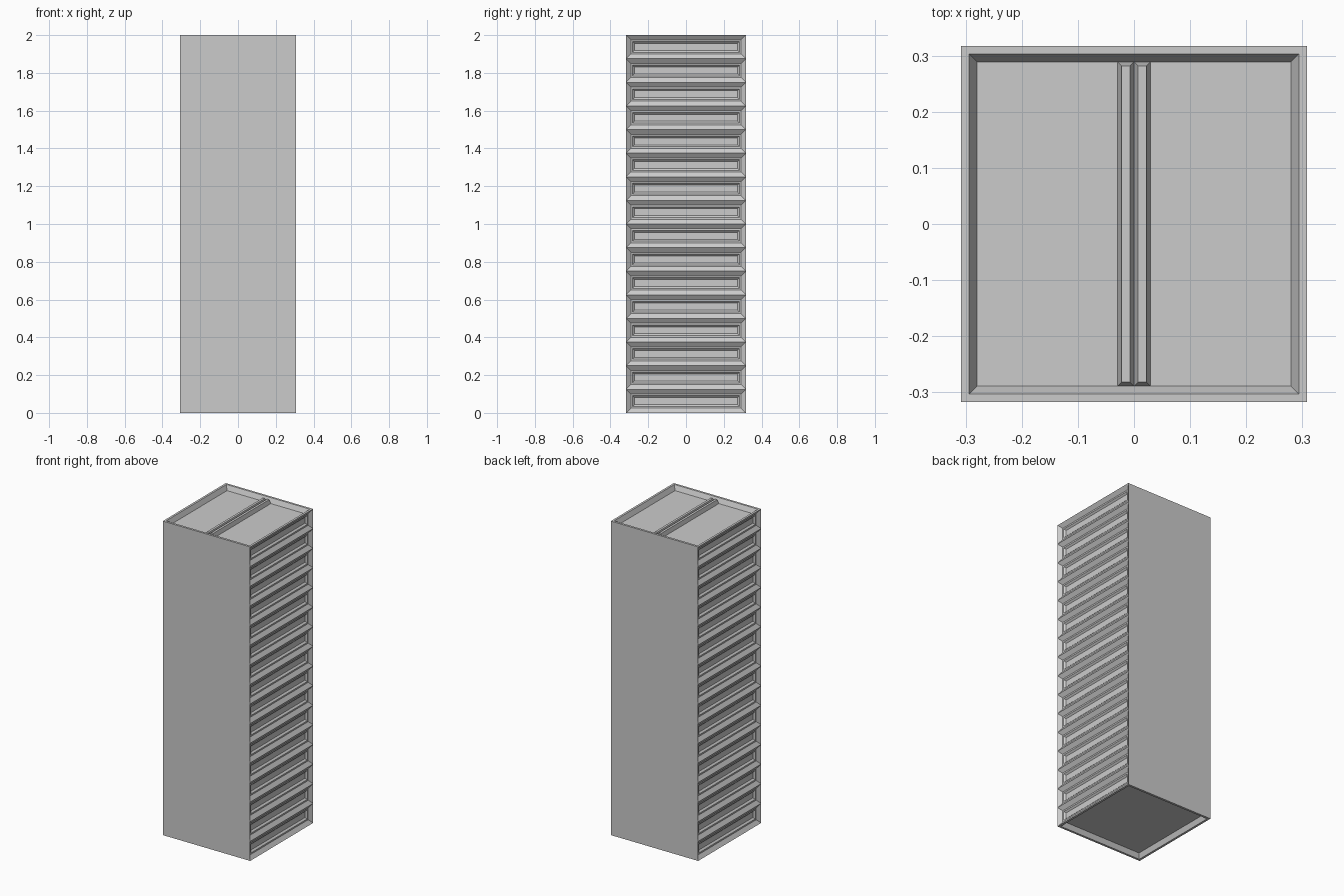
import bpy, bmesh
from mathutils import Matrix, Vector

cube = bpy.data.objects.get("Cube")
if cube:
    bpy.data.objects.remove(cube, do_unlink=True)

WIDTH, DEPTH, HEIGHT = 0.616, 0.634, 2.0
FLOORS = 16
RIM, SLOPE, SINK = 0.014, 0.014, 0.03     # roof and base recess

concrete = bpy.data.materials.new("concrete_grey")
concrete.use_nodes = True
grey = (0.6, 0.6, 0.6, 1)
concrete.diffuse_color = grey
concrete.node_tree.nodes["Principled BSDF"].inputs["Base Color"].default_value = grey


def add_object(name, bm):
    mesh = bpy.data.meshes.new(name)
    bm.to_mesh(mesh)
    bm.free()
    mesh.materials.append(concrete)
    obj = bpy.data.objects.new(name, mesh)
    bpy.context.collection.objects.link(obj)
    return obj


def box(size, center):
    bm = bmesh.new()
    bmesh.ops.create_cube(bm, size=1, matrix=Matrix.Translation(center) @ Matrix.Diagonal((*size, 1)))
    return bm


def facing(bm, axis, sign=None):
    bm.normal_update()
    return [f for f in bm.faces
            if (abs(f.normal[axis]) if sign is None else f.normal[axis] * sign) > 0.99]


def inset(bm, faces, thickness, depth=0):
    bmesh.ops.inset_individual(bm, faces=faces, thickness=thickness,
                               depth=depth, use_even_offset=True)


# Tower body, cut into floors
tower = box((WIDTH, DEPTH, HEIGHT), (0, 0, HEIGHT / 2))
for i in range(1, FLOORS):
    bmesh.ops.bisect_plane(tower, geom=tower.verts[:] + tower.edges[:] + tower.faces[:],
                           plane_co=(0, 0, HEIGHT * i / FLOORS), plane_no=(0, 0, 1))
windows = facing(tower, 0)
ends = facing(tower, 2)

# Recessed window bands on the left and right sides
inset(tower, windows, 0.025, -0.018)
inset(tower, windows, 0.009)
inset(tower, windows, 0.010, -0.010)

# Sunken roof and base inside a flat rim
inset(tower, ends, RIM)
inset(tower, ends, SLOPE, -SINK)
add_object("tower", tower)

# Twin raised ridges along the roof
RIDGE_W, RIDGE_H, TAPER = 0.029, 0.026, 0.007
ridge_length = DEPTH - 2 * (RIM + SLOPE)
for side, label in ((1, "left"), (-1, "right")):
    center = Vector((side * RIDGE_W / 2, 0, HEIGHT - SINK + RIDGE_H / 2))
    ridge = box((RIDGE_W, ridge_length, RIDGE_H), center)
    for v in facing(ridge, 2, 1)[0].verts:
        for axis in (0, 1):
            v.co[axis] -= TAPER if v.co[axis] > center[axis] else -TAPER
    add_object("roof_ridge_" + label, ridge)
